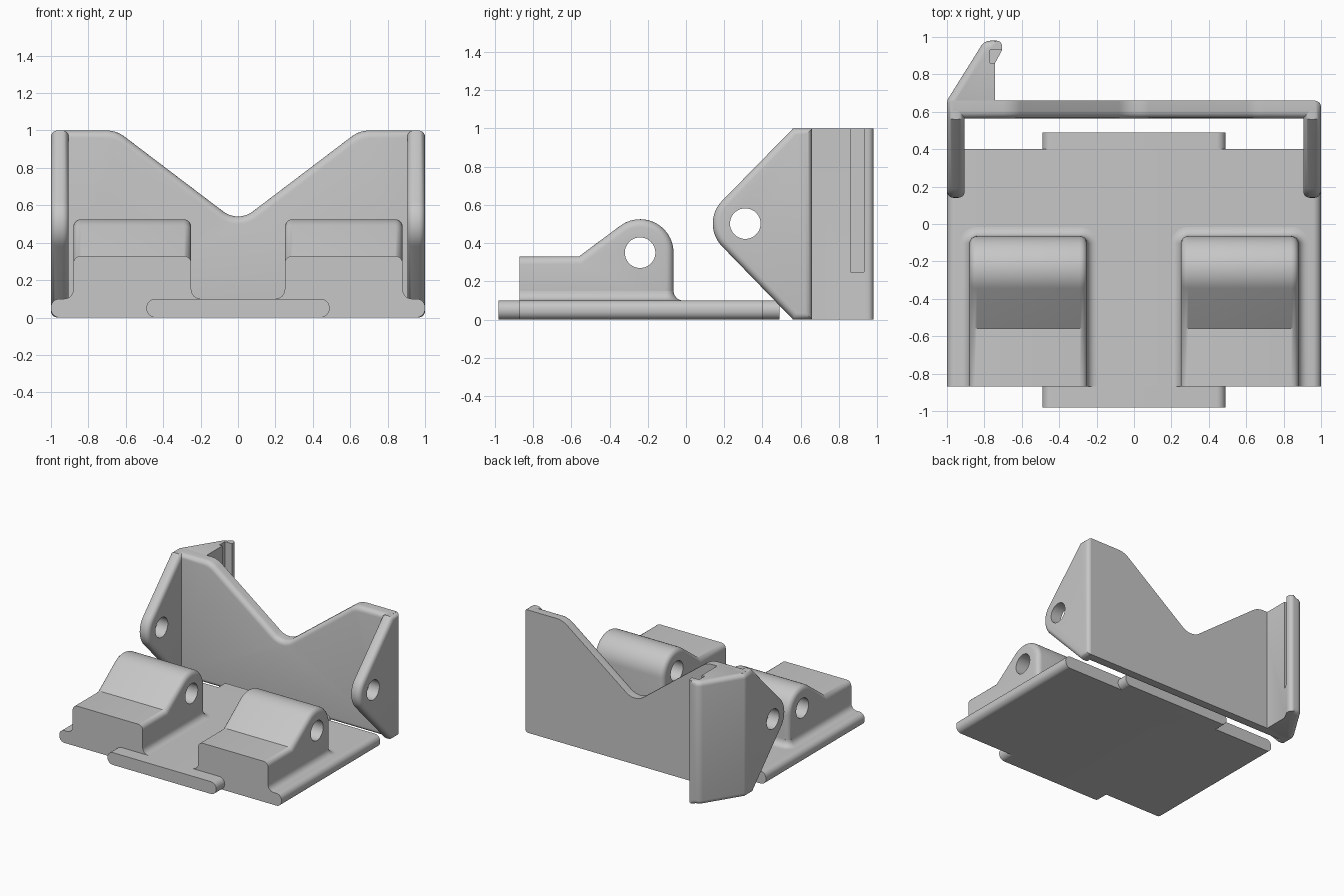
import bpy, bmesh
from math import sin, cos, tan, pi
from mathutils import Vector

default = bpy.data.objects.get("Cube")
if default:
    bpy.data.objects.remove(default, do_unlink=True)

grey = bpy.data.materials.new("plain_grey")
grey.use_nodes = True
COLOUR = (0.57, 0.57, 0.57, 1)
grey.diffuse_color = COLOUR
for node in grey.node_tree.nodes:
    if node.type == 'BSDF_PRINCIPLED':
        node.inputs["Base Color"].default_value = COLOUR


def outline(corners, steps=8):
    """Closed 2D outline from (u, v) or (u, v, corner radius)."""
    pts = []
    for i, c in enumerate(corners):
        p = Vector(c[:2])
        if len(c) == 2:
            pts.append(p)
            continue
        r = c[2]
        a = (Vector(corners[i - 1][:2]) - p).normalized()
        b = (Vector(corners[(i + 1) % len(corners)][:2]) - p).normalized()
        half = a.angle(b) / 2
        centre = p + (a + b).normalized() * r / sin(half)
        start = (p + a * r / tan(half) - centre).normalized()
        end = (p + b * r / tan(half) - centre).normalized()
        pts += [centre + start.slerp(end, k / steps).normalized() * r
                for k in range(steps + 1)]
    return pts


def inset(pts, d, weight):
    """Move an outline inward by d, scaled per point by weight(p)."""
    n = len(pts)
    area = sum(pts[i - 1].cross(pts[i]) for i in range(n))
    side = 1 if area > 0 else -1
    result = []
    for i, p in enumerate(pts):
        e1 = (p - pts[i - 1]).normalized()
        e2 = (pts[(i + 1) % n] - p).normalized()
        n1 = Vector((-e1.y, e1.x)) * side
        n2 = Vector((-e2.y, e2.x)) * side
        shift = (n1 + n2) / (1 + n1.dot(n2)) * d
        w = weight(p)
        result.append(p + Vector((shift.x * w[0], shift.y * w[1])))
    return result


def rounded(lo, hi, r_lo=0.0, r_hi=0.0, steps=5):
    """Rings (position, inset) for a prism with rounded end rims."""
    def rim(r):
        if not r:
            return [(0, 0)]
        angles = [k / steps * pi / 2 for k in range(steps + 1)]
        return [(r * (1 - cos(a)), r * (1 - sin(a))) for a in angles]
    return ([(lo + t, d) for t, d in rim(r_lo)]
            + [(hi - t, d) for t, d in reversed(rim(r_hi))])


PLACE = {'x': lambda u, v, t: (t, u, v),
         'y': lambda u, v, t: (u, t, v),
         'z': lambda u, v, t: (u, v, t)}


def loft(name, pts, axis, rings, weight=lambda p: (1, 1)):
    bm = bmesh.new()
    loops = [[bm.verts.new(PLACE[axis](q.x, q.y, t)) for q in inset(pts, d, weight)]
             for t, d in rings]
    n = len(pts)
    for a, b in zip(loops, loops[1:]):
        for i in range(n):
            j = (i + 1) % n
            bm.faces.new((a[i], a[j], b[j], b[i]))
    bm.faces.new(loops[0])
    bm.faces.new(loops[-1])
    bmesh.ops.recalc_face_normals(bm, faces=bm.faces[:])
    mesh = bpy.data.meshes.new(name)
    bm.to_mesh(mesh)
    bm.free()
    mesh.materials.append(grey)
    ob = bpy.data.objects.new(name, mesh)
    bpy.context.collection.objects.link(ob)
    return ob


def activate(ob):
    bpy.ops.object.select_all(action='DESELECT')
    ob.select_set(True)
    bpy.context.view_layer.objects.active = ob


def cut(ob, cutter):
    mod = ob.modifiers.new("cut", 'BOOLEAN')
    mod.operation = 'DIFFERENCE'
    mod.solver = 'EXACT'
    mod.object = cutter
    activate(ob)
    bpy.ops.object.modifier_apply(modifier=mod.name)
    bpy.data.objects.remove(cutter, do_unlink=True)


def pin_hole(ob, y, z):
    ring = [Vector((y + 0.08 * cos(k * pi / 20), z + 0.08 * sin(k * pi / 20)))
            for k in range(40)]
    cut(ob, loft("hole_cutter", ring, 'x', [(-1.2, 0), (1.2, 0)]))


def rect(u0, u1, v0, v1, r):
    return outline([(u0, v0, r), (u1, v0, r), (u1, v1, r), (u0, v1, r)])


parts = []

# Base plate with rounded sides, and the narrower tongue through it
parts.append(loft("base_plate", rect(-1, 1, 0, 0.1, 0.045), 'y', rounded(-0.87, 0.4)))
parts.append(loft("base_tongue", rect(-0.49, 0.49, 0, 0.1, 0.049), 'y',
                  rounded(-0.98, 0.49)))

# Back wall with the V opening
wall = outline([(-0.97, 0), (0.97, 0), (0.97, 1), (0.65, 1, 0.16),
                (0, 0.507, 0.13), (-0.65, 1, 0.16), (-0.97, 1)])
parts.append(loft("back_wall", wall, 'y', rounded(0.565, 0.66, 0.04)))

FRONT = -0.87
for side, s in (("left", 1), ("right", -1)):
    # Hinge block: step, slope and round knuckle
    profile = outline([(FRONT, 0.05), (FRONT, 0.33), (-0.56, 0.33)])
    profile += [Vector((-0.24 + 0.175 * cos(a), 0.35 + 0.175 * sin(a)))
                for a in (2.21 * (1 - k / 20) for k in range(21))]
    profile.append(Vector((-0.065, 0.05)))
    ends = sorted((0.25 * s, 0.88 * s))
    block = loft(side + "_hinge_block", profile, 'x', rounded(*ends, 0.04, 0.04),
                 lambda p: (0 if p.x < FRONT + 0.01 else 1, 1))
    pin_hole(block, -0.24, 0.35)
    parts.append(block)

    # Concave fillet round the foot of the block
    foot = outline([(ends[0], FRONT), (ends[1], FRONT),
                    (ends[1], -0.065, 0.04), (ends[0], -0.065, 0.04)])
    r = 0.05
    curve = [(0.1 + r * (1 - cos(a)), -r * (1 - sin(a)))
             for a in (k * pi / 12 for k in range(7))]
    parts.append(loft(side + "_block_fillet", foot, 'z', [(0.05, -r)] + curve,
                      lambda p: (1, 0 if p.y < FRONT + 0.01 else 1)))

    # Side ear with pin hole
    ear_shape = outline([(0.66, 0), (0.66, 1), (0.56, 1)])
    ear_shape += [Vector((0.31 + 0.17 * cos(a), 0.502 + 0.17 * sin(a)))
                  for a in (pi * (0.75 + k / 40) for k in range(21))]
    ear_shape.append(Vector((0.56, 0)))
    ear = loft(side + "_ear", ear_shape, 'x',
               rounded(*sorted((0.905 * s, s)), 0.035, 0.035))
    pin_hole(ear, 0.31, 0.502)
    parts.append(ear)

    # Tapered rear post with a lip and a slot that stops above the foot
    inner = 0.716 if s > 0 else 0.743
    corners = [(1, 0.61), (1, 0.66, 0.06), (0.8, 0.98, 0.06), (0.705, 0.98, 0.03),
               (0.705, 0.93), (inner, 0.86), (inner, 0.61)]
    post_shape = outline([(c[0] * s, *c[1:]) for c in corners])
    post = loft(side + "_rear_post", post_shape, 'z', rounded(0, 1, 0.035, 0.035),
                lambda p: (1, 1) if abs(p.x) > 0.75 else (0, 0))
    slot = outline([(0.69 * s, 0.86), (0.77 * s, 0.86), (0.77 * s, 0.93), (0.69 * s, 0.93)])
    cut(post, loft("slot_cutter", slot, 'z', [(0.25, 0), (1.1, 0)]))
    parts.append(post)

for ob in parts:
    activate(ob)
    bpy.ops.object.shade_smooth_by_angle(angle=0.6)
